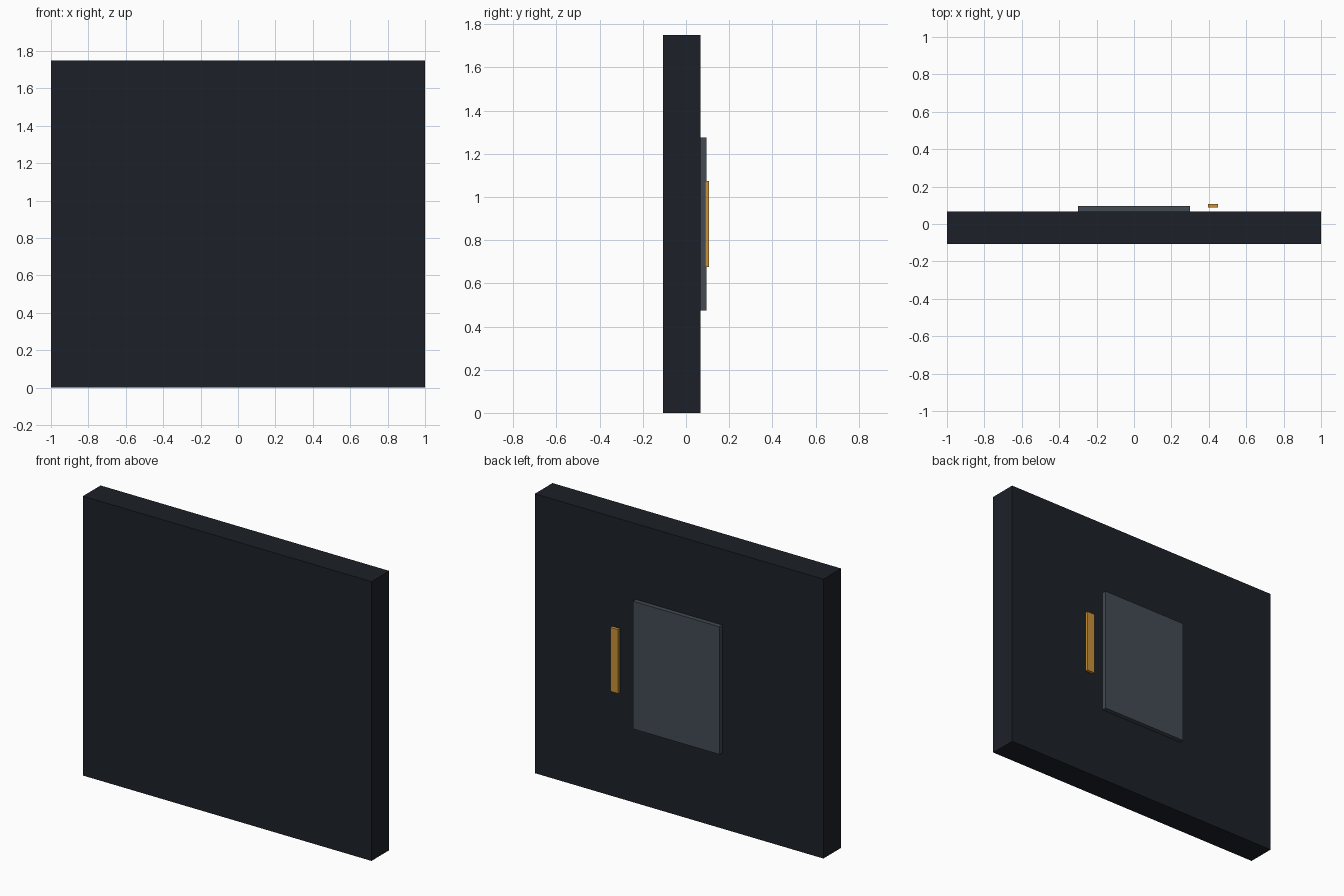
import bpy

if "Cube" in bpy.data.objects:
    bpy.data.objects.remove(bpy.data.objects["Cube"])


def material(name, rgb):
    m = bpy.data.materials.new(name)
    m.diffuse_color = (*rgb, 1.0)
    m.use_nodes = True
    m.node_tree.nodes["Principled BSDF"].inputs["Base Color"].default_value = m.diffuse_color
    return m


def box(name, x, y, z, mat):
    """Axis-aligned box from (min, max) ranges."""
    spans = (x, y, z)
    bpy.ops.mesh.primitive_cube_add(size=1, location=[(a + b) / 2 for a, b in spans])
    ob = bpy.context.object
    ob.name = name
    ob.scale = [b - a for a, b in spans]
    bpy.ops.object.transform_apply(location=False, rotation=False, scale=True)
    ob.data.materials.append(mat)
    return ob


dark = material("dark_casing", (0.0116, 0.015, 0.021))
slate = material("slate_panel", (0.055, 0.07, 0.088))
amber = material("amber_strip", (0.58, 0.28, 0.04))

# Main slab
box("main_slab", (-1.0, 1.0), (-0.107, 0.068), (0.0, 1.75), dark)
# Raised panel centred on the back
box("back_panel", (-0.3, 0.3), (0.066, 0.096), (0.475, 1.275), slate)
# Thin strip floating just off the back
box("accent_strip", (0.395, 0.45), (0.087, 0.107), (0.675, 1.075), amber)
